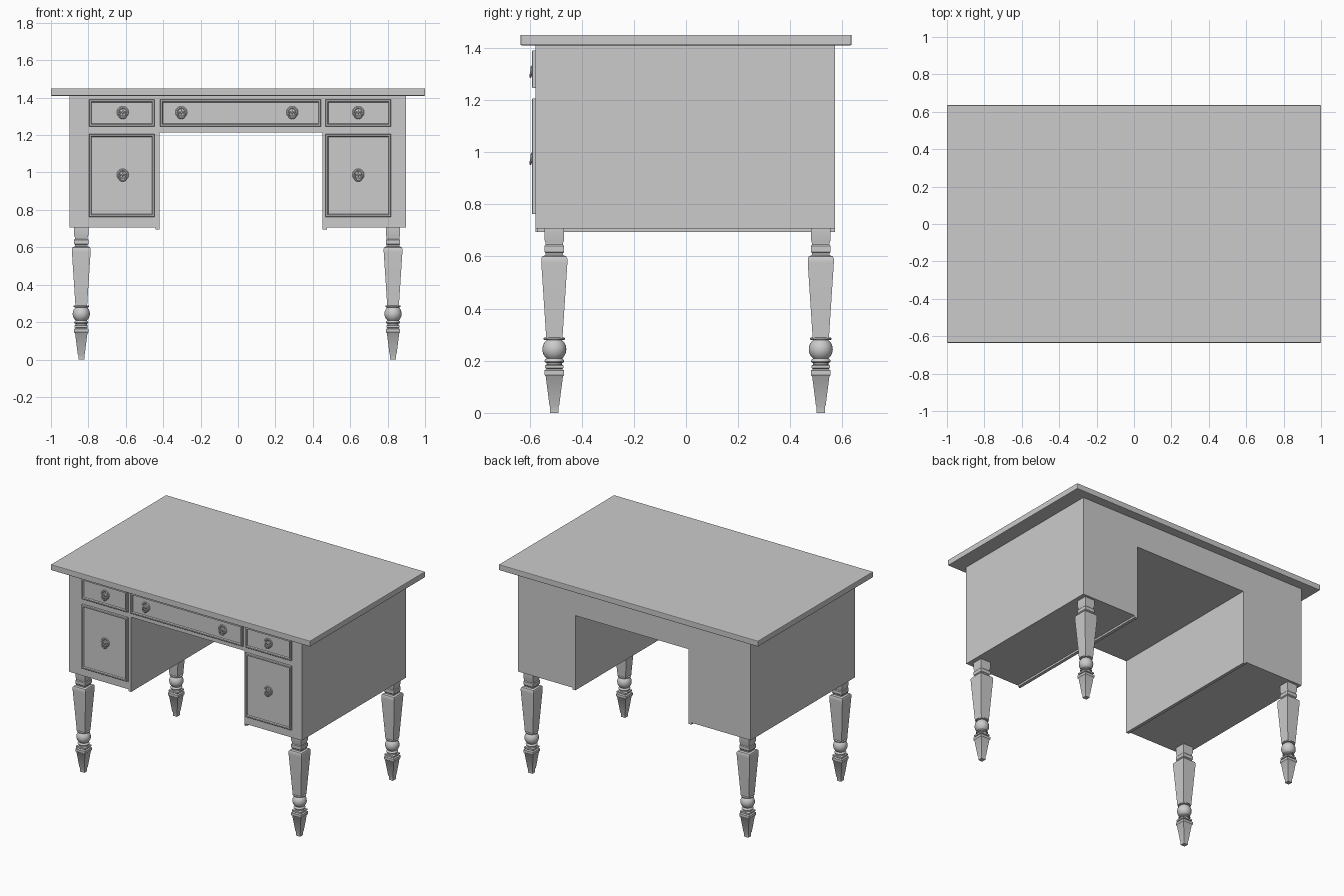
import bpy, bmesh, math
from mathutils import Matrix, Vector

if "Cube" in bpy.data.objects:
    bpy.data.objects.remove(bpy.data.objects["Cube"])


def finish(name, bm, smooth=False):
    bmesh.ops.recalc_face_normals(bm, faces=bm.faces)
    me = bpy.data.meshes.new(name)
    bm.to_mesh(me)
    bm.free()
    ob = bpy.data.objects.new(name, me)
    bpy.context.collection.objects.link(ob)
    if smooth:
        bpy.context.view_layer.objects.active = ob
        ob.select_set(True)
        bpy.ops.object.shade_smooth_by_angle(angle=math.radians(35))
        ob.select_set(False)
    return ob


def add_box(bm, x0, x1, y0, y1, z0, z1):
    m = Matrix.Translation(((x0 + x1) / 2, (y0 + y1) / 2, (z0 + z1) / 2))
    m = m @ Matrix.Diagonal((x1 - x0, y1 - y0, z1 - z0, 1))
    return bmesh.ops.create_cube(bm, size=1, matrix=m)["verts"]


def box(name, *dims, bevel=0):
    bm = bmesh.new()
    add_box(bm, *dims)
    if bevel:
        bmesh.ops.bevel(bm, geom=bm.edges[:], offset=bevel, segments=2,
                        profile=0.5, affect='EDGES')
    return finish(name, bm)


def add_turned(bm, profile, sides, m):
    """Loft rings of (half width, height); sides=4 gives square sections."""
    k = math.sqrt(2) if sides == 4 else 1
    off = math.pi / 4 if sides == 4 else 0
    rings = []
    for r, z in profile:
        rings.append([bm.verts.new(m @ Vector((
            r * k * math.cos(off + math.tau * i / sides),
            r * k * math.sin(off + math.tau * i / sides), z))) for i in range(sides)])
    for a, b in zip(rings, rings[1:]):
        for i in range(sides):
            j = (i + 1) % sides
            bm.faces.new((a[i], a[j], b[j], b[i]))
    bm.faces.new(rings[0])
    bm.faces.new(rings[-1])


# Table top
box("table_top", -1, 1, -0.635, 0.635, 1.41, 1.45, bevel=0.004)

# Carcass: U-shaped outline with lips on the inner edges, extruded front to back
FRONT, BACK = -0.57, 0.572
L, R, KL, KR = -0.90, 0.897, -0.42, 0.453
outline = [(L, 1.41), (L, 0.707), (KL - 0.022, 0.707), (KL - 0.022, 0.694),
           (KL, 0.694), (KL, 1.215), (KR, 1.215), (KR, 0.694),
           (KR + 0.022, 0.694), (KR + 0.022, 0.707), (R, 0.707), (R, 1.41)]
bm = bmesh.new()
face = bm.faces.new([bm.verts.new((x, FRONT, z)) for x, z in outline])
ext = bmesh.ops.extrude_face_region(bm, geom=[face])["geom"]
bmesh.ops.translate(bm, verts=[v for v in ext if isinstance(v, bmesh.types.BMVert)],
                    vec=(0, BACK - FRONT, 0))
finish("carcass", bm)

# Face frame: stiles, dividers and rails around the drawers
bm = bmesh.new()
for x0, x1, z0, z1 in [
        (L, -0.80, 0.707, 1.41), (0.822, R, 0.707, 1.41),
        (-0.442, KL, 0.694, 1.41), (KR - 0.004, 0.464, 1.215, 1.41),
        (KR, 0.464, 0.694, 1.215),
        (-0.80, -0.442, 1.208, 1.242), (0.464, 0.822, 1.208, 1.242),
        (-0.80, -0.442, 0.707, 0.758), (0.464, 0.822, 0.707, 0.758),
        (KL, KR - 0.004, 1.215, 1.242),
        (-0.80, -0.442, 1.394, 1.41), (0.464, 0.822, 1.394, 1.41),
        (KL, KR - 0.004, 1.394, 1.41)]:
    add_box(bm, x0, x1, -0.578, FRONT, z0, z1)
finish("face_frame", bm)


# Drawer fronts: raised moulding around a recessed panel
def drawer(name, x0, x1, z0, z1):
    bm = bmesh.new()
    add_box(bm, x0, x1, -0.588, FRONT, z0, z1)
    bm.normal_update()
    panel = min(bm.faces, key=lambda f: f.calc_center_median().y)
    for width, depth in [(0.003, 0.003), (0.008, 0), (0.004, -0.008)]:
        bmesh.ops.inset_region(bm, faces=[panel], thickness=width, depth=depth,
                               use_even_offset=True)
    return finish(name, bm)


drawer("small_drawer_left", -0.797, -0.446, 1.246, 1.390)
drawer("small_drawer_right", 0.468, 0.819, 1.246, 1.390)
drawer("middle_drawer", -0.417, 0.445, 1.246, 1.390)
drawer("deep_drawer_left", -0.797, -0.446, 0.762, 1.205)
drawer("deep_drawer_right", 0.468, 0.819, 0.762, 1.205)


# Pulls: round rosette, small knob and a hanging ring
def pull(name, x, z):
    bm = bmesh.new()
    m = Matrix.Translation((x, -0.580, z)) @ Matrix.Rotation(math.pi / 2, 4, 'X')
    add_turned(bm, [(0.032, -0.003), (0.032, 0.003), (0.028, 0.006), (0.022, 0.006),
                    (0.018, 0.003), (0.011, 0.004), (0.010, 0.012), (0.005, 0.016)], 24, m)
    tilt = (Matrix.Translation((x, -0.593, z - 0.014))
            @ Matrix.Rotation(math.radians(-12), 4, 'X'))
    n, k = 24, 8
    grid = [[bm.verts.new(tilt @ Vector((
        (0.019 + 0.0045 * math.cos(math.tau * j / k)) * math.cos(math.tau * i / n),
        0.0045 * math.sin(math.tau * j / k),
        (0.019 + 0.0045 * math.cos(math.tau * j / k)) * math.sin(math.tau * i / n))))
        for j in range(k)] for i in range(n)]
    for i in range(n):
        a, b = grid[i], grid[(i + 1) % n]
        for j in range(k):
            bm.faces.new((a[j], b[j], b[(j + 1) % k], a[(j + 1) % k]))
    finish(name, bm, True)


for i, (x, z) in enumerate([(-0.616, 1.322), (0.643, 1.322), (-0.303, 1.322),
                            (0.29, 1.322), (-0.616, 0.988), (0.643, 0.988)]):
    pull(f"drawer_pull_{i + 1}", x, z)

# Legs: square tapered shaft, round ball and collars, square tapered foot
shaft = [(0.031, 0.285), (0.050, 0.575), (0.050, 0.592), (0.046, 0.600), (0.034, 0.605),
         (0.034, 0.613), (0.038, 0.618), (0.038, 0.640), (0.034, 0.645),
         (0.034, 0.652), (0.038, 0.665), (0.038, 0.708)]
ball = [(0.030, 0.180), (0.030, 0.192), (0.036, 0.194), (0.038, 0.198), (0.036, 0.203)]
ball += [(0.046 * math.cos(a), 0.244 + 0.046 * math.sin(a))
         for a in [math.radians(d) for d in range(-50, 51, 10)]]
ball += [(0.036, 0.279), (0.041, 0.281), (0.041, 0.287), (0.036, 0.290), (0.030, 0.290)]
foot = [(0.016, 0), (0.016, 0.024), (0.019, 0.030), (0.033, 0.140), (0.038, 0.146),
        (0.038, 0.163), (0.029, 0.168), (0.035, 0.172), (0.035, 0.182), (0.030, 0.185)]
for side, x in (("left", -0.838), ("right", 0.829)):
    for end, y in (("front", -0.505), ("back", 0.517)):
        m = Matrix.Translation((x, y, 0))
        bm = bmesh.new()
        add_turned(bm, shaft, 4, m)
        add_turned(bm, foot, 4, m)
        add_turned(bm, ball, 24, m)
        finish(f"{end}_{side}_leg", bm, True)
